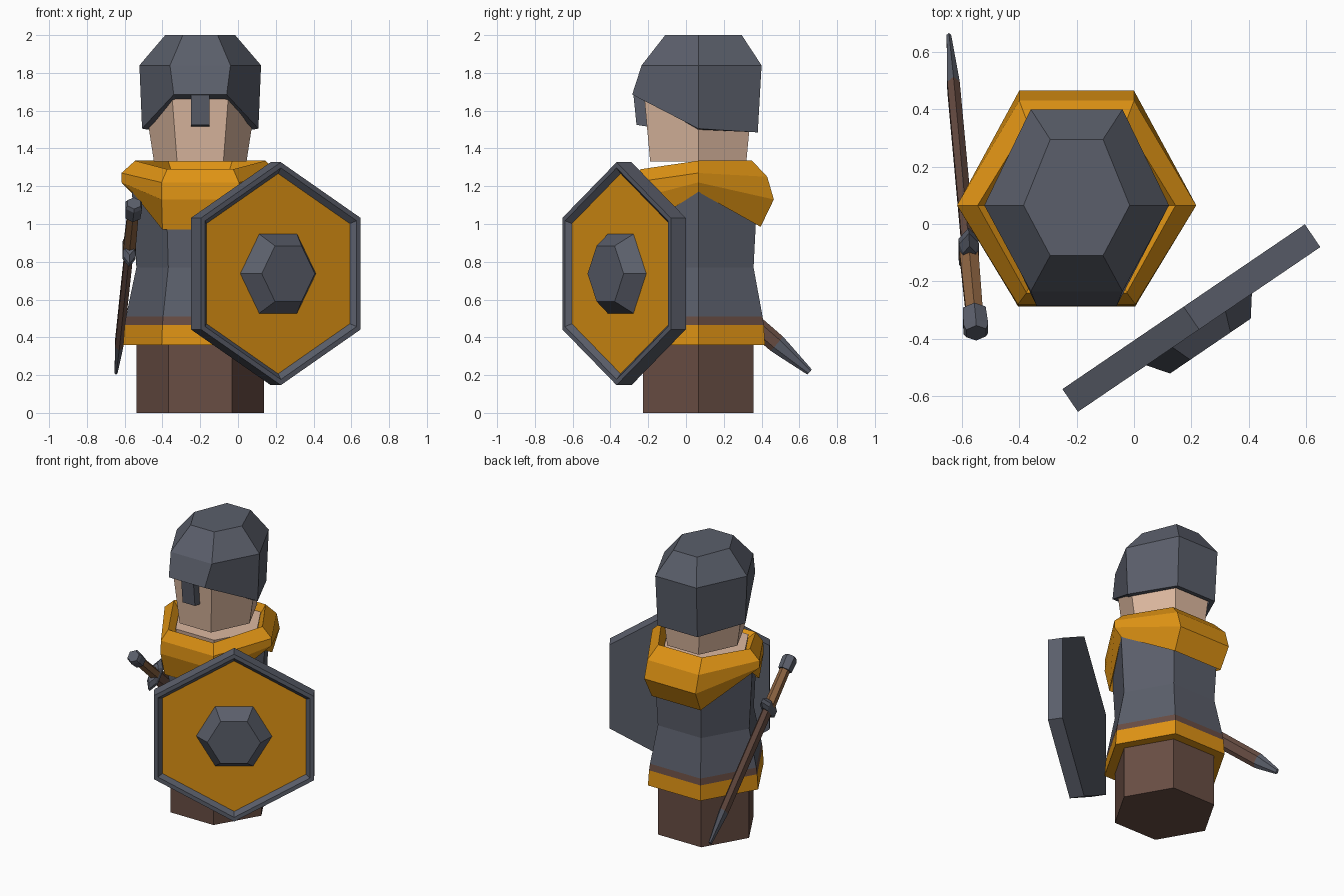
import bpy, bmesh, math
from mathutils import Matrix, Vector

cube = bpy.data.objects.get("Cube")
if cube:
    bpy.data.objects.remove(cube, do_unlink=True)


def material(name, r, g, b):
    m = bpy.data.materials.new(name)
    m.use_nodes = True
    m.diffuse_color = (r, g, b, 1)
    m.node_tree.nodes["Principled BSDF"].inputs["Base Color"].default_value = (r, g, b, 1)
    return m


STEEL = material("steel_grey", .103, .113, .145)
GOLD = material("golden_cloth", .73, .29, .007)
BROWN = material("dark_brown", .14, .075, .057)
GRIP = material("grip_brown", .25, .12, .05)
SKIN = material("skin", .72, .48, .35)


def hexagon(radius, z, stretch_x=1, stretch_y=1, turn=0):
    """Regular six-sided ring, optionally stretched."""
    angles = [math.radians(60 * k + turn) for k in range(6)]
    return [(radius * stretch_x * math.cos(a), radius * stretch_y * math.sin(a), z) for a in angles]


def uneven(side, front, back):
    """Mirrored six-point ring: side (x, z), front and back (x, y, z)."""
    (sx, sz), (fx, fy, fz), (bx, by, bz) = side, front, back
    return [(sx, 0, sz), (bx, by, bz), (-bx, by, bz), (-sx, 0, sz), (-fx, fy, fz), (fx, fy, fz)]


def loft(name, rings, mats, matrix, caps=(True, True), closed=False):
    """Skin successive rings; mats gives one material per band."""
    bm = bmesh.new()
    rows = [[bm.verts.new(p) for p in ring] for ring in rings]
    used = list(dict.fromkeys(mats))
    bands = len(rows) if closed else len(rows) - 1
    for i in range(bands):
        a, b = rows[i], rows[(i + 1) % len(rows)]
        for k in range(6):
            n = (k + 1) % 6
            f = bm.faces.new((a[k], a[n], b[n], b[k]))
            f.material_index = used.index(mats[min(i, len(mats) - 1)])
    for row, cap, m in ((rows[0], caps[0], mats[0]), (rows[-1], caps[1], mats[-1])):
        if cap:
            bm.faces.new(row).material_index = used.index(m)
    bmesh.ops.recalc_face_normals(bm, faces=bm.faces)
    mesh = bpy.data.meshes.new(name)
    bm.to_mesh(mesh)
    bm.free()
    for m in used:
        mesh.materials.append(m)
    obj = bpy.data.objects.new(name, mesh)
    obj.matrix_world = matrix
    bpy.context.collection.objects.link(obj)
    return obj


BODY = Matrix.Translation((-.2, .065, 0))

# Lower body
loft("legs", [hexagon(.337, 0), hexagon(.337, .45)], [BROWN], BODY)

# Tunic with coloured hem bands
tunic = [(.408, .36), (.4, .465), (.393, .51), (.338, .77), (.362, 1.18), (.3, 1.25)]
loft("tunic", [hexagon(r, z) for r, z in tunic], [GOLD, BROWN, STEEL], BODY)

# Skin showing inside the collar
loft("neck_base", [hexagon(.27, 1.1), hexagon(.3, 1.285)], [SKIN], BODY)

# Draped scarf, low at front and back
loft("scarf", [
    uneven((.36, 1.17), (.2, -.31, .97), (.19, .33, .985)),
    uneven((.417, 1.22), (.205, -.35, 1.13), (.2, .4, 1.13)),
    uneven((.417, 1.27), (.205, -.345, 1.22), (.2, .365, 1.25)),
    uneven((.345, 1.335), (.175, -.305, 1.29), (.17, .285, 1.335)),
    uneven((.3, 1.27), (.15, -.255, 1.26), (.15, .255, 1.27)),
], [GOLD], BODY, (False, False), True)

# Head
loft("head", [hexagon(.245, 1.33, 1, 1.2), hexagon(.305, 1.72, 1, 1.1)], [SKIN], BODY)

# Helmet with raised brow and turned-in lower edge
loft("helmet", [
    uneven((.28, 1.5), (.13, -.27, 1.655), (.14, .28, 1.49)),
    uneven((.308, 1.505), (.14, -.35, 1.685), (.155, .315, 1.485)),
    uneven((.322, 1.84), (.16, -.3, 1.84), (.16, .335, 1.84)),
    uneven((.185, 2), (.092, -.175, 2), (.092, .23, 2)),
], [STEEL], BODY, (False, True))

# Nose guard
bm = bmesh.new()
bmesh.ops.create_cube(bm, size=1)
for v in bm.verts:
    top, front = v.co.z > 0, v.co.y < 0
    v.co.x *= .096
    v.co.y = (-.345 if top else -.327) if front else -.265
    v.co.z = (1.7 if top else 1.525) if front else (1.7 if top else 1.515)
mesh = bpy.data.meshes.new("nose_guard")
bm.to_mesh(mesh)
bm.free()
mesh.materials.append(STEEL)
nose = bpy.data.objects.new("nose_guard", mesh)
nose.matrix_world = BODY
bpy.context.collection.objects.link(nose)


def frame(x, y, z, origin):
    m = Matrix((x, y, z)).transposed().to_4x4()
    m.translation = origin
    return m


# Shield: back plate, raised rim, recessed panel and boss
turn = math.radians(34.2)
c, s = math.cos(turn), math.sin(turn)
SHIELD = frame(Vector((c, s, 0)), Vector((0, 0, 1)), Vector((s, -c, 0)), (.2, -.328, .737))
rim = [(.59, -.048), (.59, .048), (.56, .048), (.53, .022)]
loft("shield_body", [hexagon(r, z, turn=30) for r, z in rim], [STEEL], SHIELD, (True, False))
loft("shield_panel", [hexagon(.535, .014, turn=30), hexagon(.535, .022, turn=30)], [GOLD], SHIELD)
loft("shield_boss", [hexagon(.245, .018), hexagon(.17, .118)], [STEEL], SHIELD)

# Sheathed sword hanging on the right hip
start, tip = Vector((-.55, -.38, 1.11)), Vector((-.645, .65, .22))
axis = (tip - start).normalized()
wide = axis.cross(Vector((1, 0, 0))).normalized()
SWORD = frame(wide.cross(axis), wide, axis, start)


def sword_part(name, profile, mats, thin=1):
    loft(name, [hexagon(r, z, thin, 1, 90) for r, z in profile], mats, SWORD)


sword_part("pommel", [(.04, 0), (.05, .02), (.046, .1)], [STEEL])
sword_part("grip", [(.034, .09), (.038, .37)], [GRIP])
sword_part("crossguard", [(.07, .34), (.11, .365), (.11, .39), (.07, .41)], [STEEL], .36)
sword_part("scabbard", [(.052, .4), (.05, 1.14), (.042, 1.2), (.018, 1.37)],
           [BROWN, STEEL, STEEL], .5)
